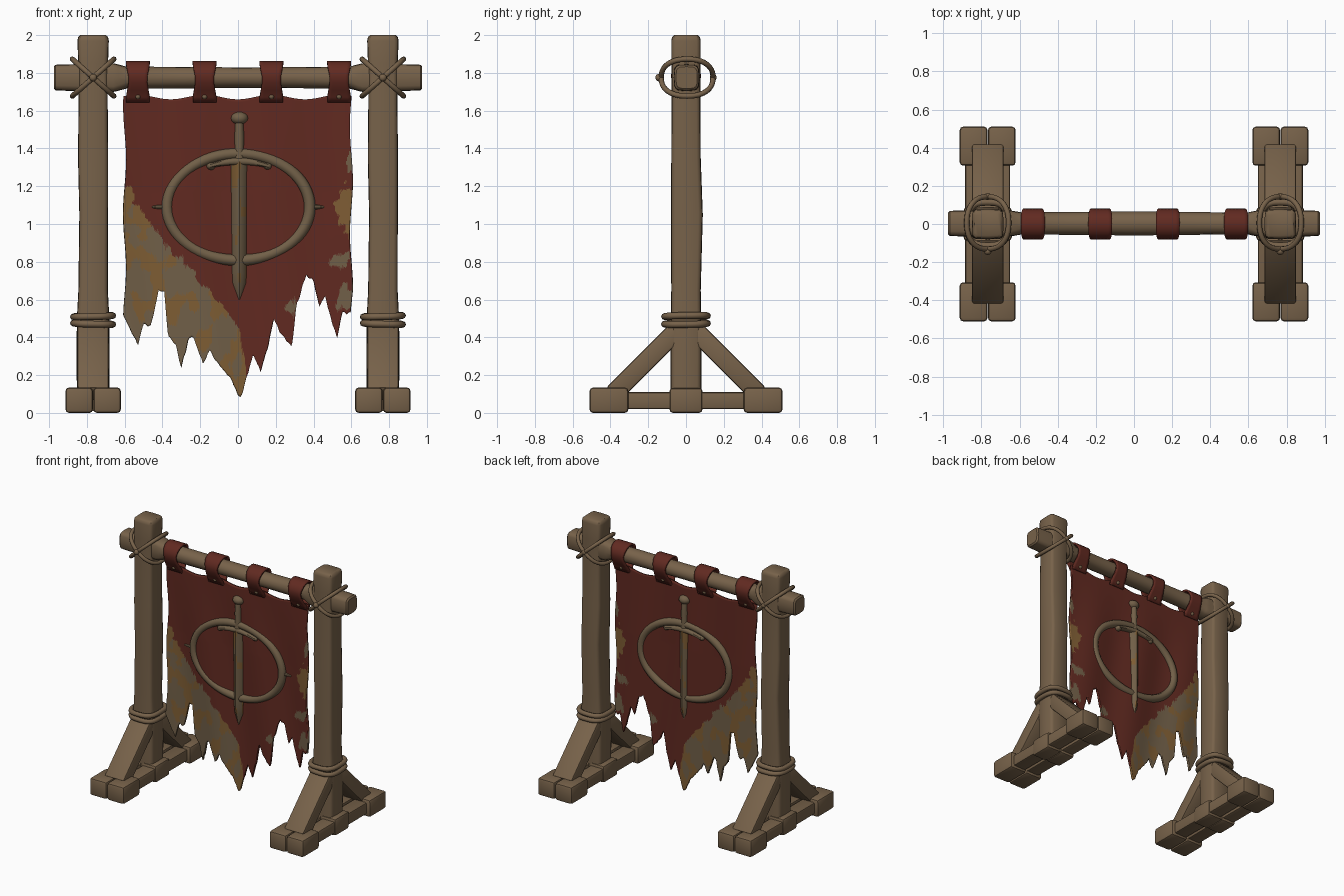
import bpy, bmesh, math
from math import sin, cos, pi
from mathutils import Matrix, Vector, noise

if "Cube" in bpy.data.objects:
    bpy.data.objects.remove(bpy.data.objects["Cube"], do_unlink=True)


def material(name, rgb):
    m = bpy.data.materials.new(name)
    m.use_nodes = True
    m.diffuse_color = (*rgb, 1)
    m.node_tree.nodes["Principled BSDF"].inputs["Base Color"].default_value = (*rgb, 1)
    return m


wood = material("weathered wood", (0.185, 0.122, 0.068))
red = material("faded red cloth", (0.12, 0.023, 0.015))
tan = material("worn tan cloth", (0.165, 0.115, 0.064))
ochre = material("ochre stain", (0.21, 0.11, 0.034))


def finish(name, bm, *mats):
    bmesh.ops.recalc_face_normals(bm, faces=bm.faces)
    me = bpy.data.meshes.new(name)
    bm.to_mesh(me)
    bm.free()
    for m in mats:
        me.materials.append(m)
    me.shade_smooth()
    me.set_sharp_from_angle(angle=0.7)
    ob = bpy.data.objects.new(name, me)
    bpy.context.collection.objects.link(ob)
    return ob


def power(v, p):
    return math.copysign(abs(v) ** (2 / p), v)


def loft(name, sections, mat, along="z", loc=(0, 0, 0), n=16):
    """Skin superellipse sections (position, radius a, radius b, squareness, shift a, shift b)."""
    bm = bmesh.new()
    rings = []
    for t, a, b, p, da, db in sections:
        ring = []
        for i in range(n):
            u = da + a * power(cos(2 * pi * i / n), p)
            v = db + b * power(sin(2 * pi * i / n), p)
            co = (u, v, t) if along == "z" else (t, u, v)
            ring.append(bm.verts.new(Vector(co) + Vector(loc)))
        rings.append(ring)
    for lo, hi in zip(rings, rings[1:]):
        for i in range(n):
            j = (i + 1) % n
            bm.faces.new((lo[i], lo[j], hi[j], hi[i]))
    bm.faces.new(rings[0])
    bm.faces.new(rings[-1])
    return finish(name, bm, mat)


def block(name, loc, size, mat, bevel=0.018, tilt=0):
    bm = bmesh.new()
    bmesh.ops.create_cube(bm, size=1)
    bmesh.ops.scale(bm, vec=size, verts=bm.verts)
    bmesh.ops.bevel(bm, geom=bm.edges, offset=bevel, segments=2, profile=0.5, affect="EDGES")
    bm.transform(Matrix.Translation(loc) @ Matrix.Rotation(tilt, 4, "X"))
    return finish(name, bm, mat)


def ball(name, loc, size, mat):
    bm = bmesh.new()
    bmesh.ops.create_uvsphere(bm, u_segments=14, v_segments=8, radius=1)
    bm.transform(Matrix.Translation(loc) @ Matrix.Diagonal((*size, 1)))
    return finish(name, bm, mat)


def hoop(name, loc, point, thick, mat, n=48):
    """Closed rope through point(angle)."""
    cu = bpy.data.curves.new(name, "CURVE")
    cu.dimensions = "3D"
    cu.bevel_depth = thick
    cu.bevel_resolution = 2
    sp = cu.splines.new("POLY")
    sp.points.add(n - 1)
    for i, pt in enumerate(sp.points):
        pt.co = (*(Vector(loc) + Vector(point(2 * pi * i / n))), 1)
    sp.use_cyclic_u = True
    cu.materials.append(mat)
    ob = bpy.data.objects.new(name, cu)
    bpy.context.collection.objects.link(ob)
    return ob


def lerp(table, x):
    for (x0, z0), (x1, z1) in zip(table, table[1:]):
        if x <= x1:
            return z0 + (z1 - z0) * (x - x0) / (x1 - x0)
    return table[-1][1]


# Posts, feet, braces and lashings
BAR_Z = 1.775
for s, side in ((1, "left"), (-1, "right")):
    px = 0.767 * s
    loft(side + "_post", [
        (0.01, 0.085, 0.08, 6, 0, 0), (0.3, 0.088, 0.082, 6, 0, 0), (0.5, 0.086, 0.08, 6, 0, 0),
        (0.65, 0.078, 0.078, 6, 0, 0), (1.05, 0.076, 0.084, 6, 0.003, 0.005),
        (1.35, 0.08, 0.078, 6, 0, 0), (1.65, 0.077, 0.076, 6, 0, 0), (1.85, 0.079, 0.077, 6, 0, 0),
        (1.97, 0.083, 0.078, 6, 0, 0), (1.99, 0.079, 0.074, 6, 0, 0), (2, 0.068, 0.062, 6, 0, 0)],
        wood, loc=(px, 0, 0))
    for h in (-1, 1):
        cx = px + 0.074 * h
        block(side + "_foot_rail", (px + 0.063 * h, 0, 0.065), (0.11, 0.94, 0.09), wood, 0.012)
        block(side + "_foot_middle", (px + 0.064 * h, 0, 0.066), (0.125, 0.175, 0.132), wood)
        for f in (-1, 1):
            block(side + "_foot_end", (cx, 0.408 * f, 0.067), (0.145, 0.205, 0.134), wood)
        block(side + "_brace", (px, 0.218 * h, 0.267), (0.165, 0.1, 0.475), wood, 0.012, tilt=h * pi / 4)
        # crossed rope loop, tilted one way for each h
        hoop(side + "_lashing", (px, 0.006, BAR_Z),
             lambda a: (0.11 * power(cos(a), 2.4), 0.137 * power(sin(a), 2.2), 0.098 * h * power(cos(a), 2.4)),
             0.014, wood)
        ball(side + "_lashing_knot", (px, 0.144 * h, BAR_Z), (0.02, 0.018, 0.02), wood)
        hoop(side + "_post_wrap", (px, 0, 0.492 + 0.02 * h),
             lambda a: (0.104 * power(cos(a), 3), 0.114 * power(sin(a), 3), 0.004 * sin(a + h)),
             0.018, wood)

# Crossbar, thick and squared at both ends
loft("crossbar", [
    (-0.975, 0.056, 0.058, 4, 0, 0), (-0.965, 0.066, 0.068, 4, 0, 0), (-0.9, 0.068, 0.07, 4, 0, 0),
    (-0.66, 0.068, 0.076, 4, 0, 0), (-0.635, 0.066, 0.07, 3.5, 0, 0), (-0.59, 0.058, 0.058, 2.2, 0, 0),
    (-0.3, 0.06, 0.057, 2, 0, 0), (0, 0.063, 0.054, 2, 0, 0), (0.3, 0.06, 0.056, 2, 0, 0),
    (0.59, 0.056, 0.058, 2.2, 0, 0), (0.635, 0.066, 0.07, 3.5, 0, 0), (0.66, 0.068, 0.076, 4, 0, 0),
    (0.9, 0.068, 0.07, 4, 0, 0), (0.965, 0.066, 0.068, 4, 0, 0), (0.975, 0.056, 0.058, 4, 0, 0)],
    wood, along="x", loc=(0, 0.003, BAR_Z))

# Hanging loops over the crossbar with studs
tail = [(0.012, 1.645), (0.022, 1.675), (0.046, 1.71), (0.066, 1.75)]
arc = [(0.073 * cos(a * pi / 10), 1.782 + 0.073 * sin(a * pi / 10)) for a in range(11)]
path = tail + arc + [(-y, z) for y, z in reversed(tail)]
for x in (-0.53, -0.177, 0.177, 0.535):
    bm = bmesh.new()
    rows = []
    for y, z in path:
        half = 0.056 + 0.007 * cos((z - 1.66) * 2 * pi / 0.2)
        rows.append([bm.verts.new((x + half * k / 3, y, z)) for k in range(-3, 4)])
    for lo, hi in zip(rows, rows[1:]):
        for k in range(6):
            bm.faces.new((lo[k], lo[k + 1], hi[k + 1], hi[k]))
    loop = finish("banner_loop", bm, red)
    mod = loop.modifiers.new("thickness", "SOLIDIFY")
    mod.thickness, mod.offset = 0.014, 0
    for f in (-1, 1):
        ball("loop_stud", (x, 0.026 * f, 1.675), (0.014, 0.014, 0.014), wood)

# Torn banner: columns stretched between a scalloped top and a ragged hem
hem = [(-0.6, .52), (-.56, .43), (-.53, .36), (-.5, .47), (-.46, .46), (-.42, .65), (-.39, .64),
       (-.37, .41), (-.33, .36), (-.3, .24), (-.26, .4), (-.235, .4), (-.185, .26), (-.15, .33),
       (-.12, .28), (-.07, .22), (-.03, .17), (.01, .07), (.05, .2), (.08, .31), (.12, .22), (.16, .36),
       (.19, .5), (.22, .43), (.285, .35), (.31, .57), (.36, .73), (.4, .7), (.43, .56), (.46, .62),
       (.5, .47), (.53, .4), (.55, .53), (.595, .53), (.6, .65)]
fade = [(-0.6, 1.17), (-.5, 1.05), (-.4, .92), (-.2, .7), (0, .46), (.04, .25), (.06, 0)]
patches = [(.58, 1.07, .055, .12, 2), (.54, .81, .05, .05, 1), (.57, .61, .05, .06, 1),
           (.29, .56, .035, .035, 1), (.6, 1.33, .025, .06, 1), (-.59, 1.14, .04, .06, 2)]


def cloth_colour(x, z):
    rough = noise.noise((x * 22, 3, z * 22))
    for cx, cz, rx, rz, index in patches:
        if math.hypot((x - cx) / rx, (z - cz) / rz) < 1 + 0.7 * rough:
            return index
    if z > lerp(fade, x) + 0.045 * rough:
        return 0
    streak = noise.noise((x * 13, 7, z * 6)) + 0.35 * rough
    corner = x < -0.43 and z > 0.75
    return 2 if streak > (-0.1 if corner or x > -0.04 else 0.2) else 1


COLS, ROWS = 200, 110
bm = bmesh.new()
grid = []
for i in range(COLS + 1):
    x = -0.6 + 1.2 * i / COLS
    low = lerp(hem, x) + 0.02 * noise.noise((x * 60, 1, 0))
    high = 1.672 + 0.012 * cos(2 * pi * (x - 0.177) / 0.355)
    col = []
    for j in range(ROWS + 1):
        z = low + (high - low) * j / ROWS
        edge = abs(x / 0.6) ** 8 * 0.008 * sin(z * 11 + x)
        wave = 0.01 * sin(x * 14 + z * 2) * min(1, (1.68 - z) * 2)
        col.append(bm.verts.new((x + edge, wave, z)))
    grid.append(col)
for a, b in zip(grid, grid[1:]):
    for j in range(ROWS):
        f = bm.faces.new((a[j], b[j], b[j + 1], a[j + 1]))
        c = f.calc_center_median()
        f.material_index = cloth_colour(c.x, c.z)
banner = finish("banner", bm, red, tan, ochre)
mod = banner.modifiers.new("thickness", "SOLIDIFY")
mod.thickness, mod.offset = 0.016, 0

# Emblem: oval ring with side spikes, standing out on both faces
hoop("emblem_ring", (0.002, 0, 1.09), lambda a: (0.378 * cos(a), 0, 0.282 * sin(a)), 0.03, tan, 64)
for s in (-1, 1):
    loft("ring_spike", [(0.36 * s, 0.014, 0.016, 2, 0, 0), (0.42 * s, 0.012, 0.012, 2, 0, 0),
                        (0.455 * s, 0.009, 0.005, 2, 0, 0)], tan, "x", (0, 0, 1.09), n=8)

# Emblem: sword
blade = [(0.6, 0.003, 0.008, 1.3, 0, 0), (0.69, 0.036, 0.03, 1.3, 0, 0)]
blade += [(0.69 + 0.05 * k, 0.037 + 0.0006 * k, 0.04, 1.3, 0, 0) for k in range(1, 13)]
sword = loft("sword_blade", blade + [(1.33, 0.045, 0.04, 1.3, 0, 0)], tan, loc=(0.007, 0, 0))
sword.data.materials.append(ochre)
for f in sword.data.polygons:
    c = f.center
    f.material_index = int(noise.noise((c.x * 30, 2, c.z * 9)) > 0.2)
loft("sword_grip", [(1.32, 0.03, 0.034, 3, 0, 0), (1.38, 0.023, 0.03, 2, 0, 0), (1.46, 0.027, 0.033, 2, 0, 0),
                    (1.54, 0.022, 0.028, 2, 0, 0)], tan, loc=(0.007, 0, 0))
ball("sword_pommel", (0.008, 0, 1.56), (0.046, 0.042, 0.034), tan)
guard = [(0.155 * k / 6, 0.038, 0.021 - 0.008 * abs(k) / 6, 3, 0, -0.025 * (k / 6) ** 2) for k in range(-6, 7)]
loft("sword_guard", guard, tan, along="x", loc=(0.007, 0, 1.332))
for s in (-1, 1):
    ball("guard_tip", (0.007 + 0.15 * s, 0, 1.306), (0.024, 0.036, 0.02), tan)
